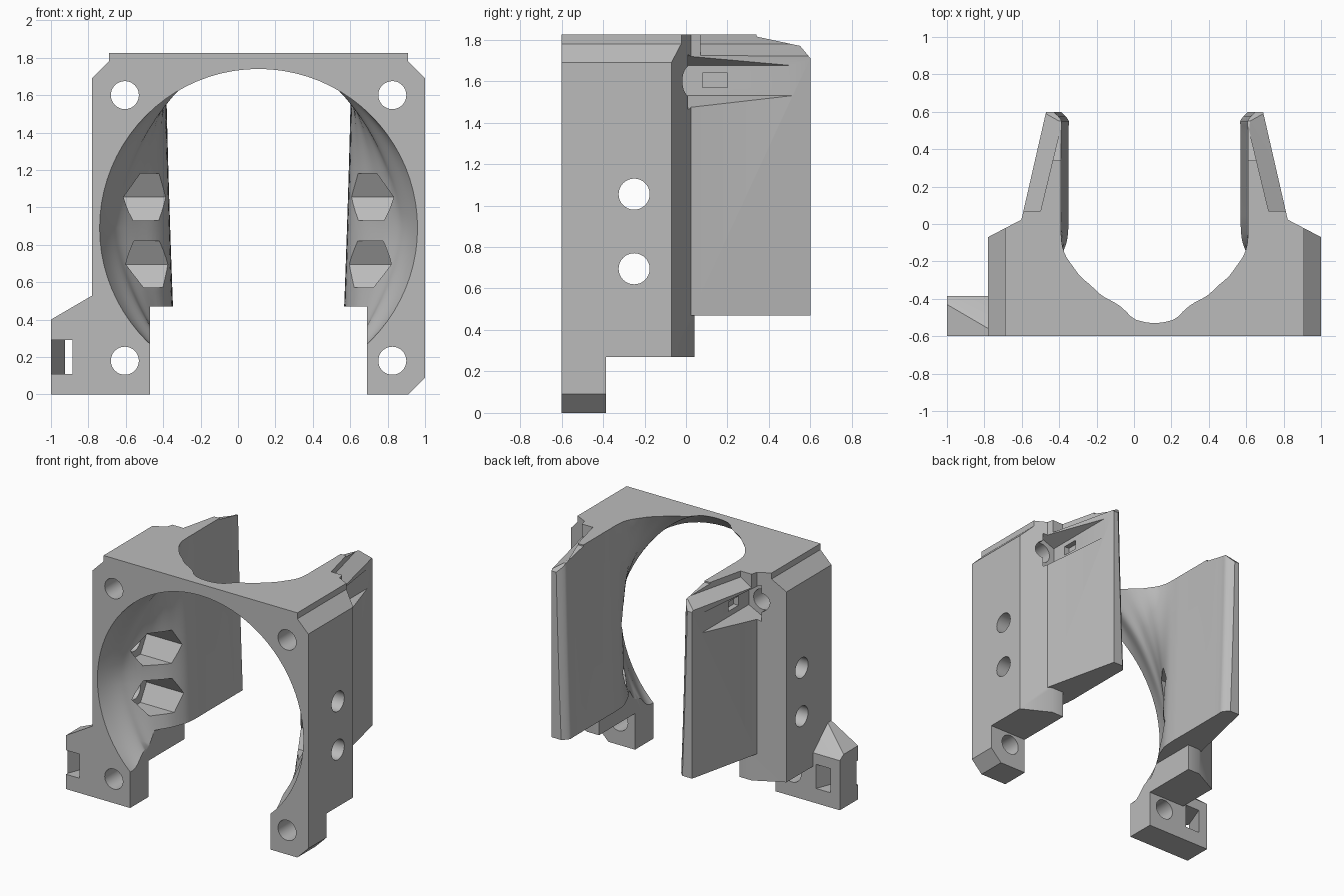
import bpy, bmesh, math
from mathutils import Vector

if "Cube" in bpy.data.objects:
    bpy.data.objects.remove(bpy.data.objects["Cube"])

MID = 0.11          # x of the symmetry plane
BORE_Z = 0.89       # height of the bore axis

grey = bpy.data.materials.new("plain grey")
grey.use_nodes = True
colour = (0.5, 0.5, 0.5, 1)
grey.diffuse_color = colour
grey.node_tree.nodes["Principled BSDF"].inputs["Base Color"].default_value = colour


def finish(name, bm):
    bmesh.ops.recalc_face_normals(bm, faces=bm.faces)
    mesh = bpy.data.meshes.new(name)
    bm.to_mesh(mesh)
    bm.free()
    mesh.materials.append(grey)
    obj = bpy.data.objects.new(name, mesh)
    bpy.context.collection.objects.link(obj)
    return obj


def prism(name, axis, outline, lo, hi):
    place = {"x": lambda p, h: (h, p[0], p[1]),
             "y": lambda p, h: (p[0], h, p[1]),
             "z": lambda p, h: (p[0], p[1], h)}[axis]
    bm = bmesh.new()
    ends = [[bm.verts.new(place(p, h)) for p in outline] for h in (lo, hi)]
    for ring in ends:
        bm.faces.new(ring)
    n = len(outline)
    for i in range(n):
        j = (i + 1) % n
        bm.faces.new((ends[0][i], ends[0][j], ends[1][j], ends[1][i]))
    return finish(name, bm)


def hull(name, points):
    bm = bmesh.new()
    bmesh.ops.convex_hull(bm, input=[bm.verts.new(p) for p in points])
    return finish(name, bm)


def rect(a, b, c, d):
    return [(a, c), (b, c), (b, d), (a, d)]


def ring(u, v, r, n):
    return [(u + r * math.cos(2 * math.pi * i / n), v + r * math.sin(2 * math.pi * i / n))
            for i in range(n)]


def flip(points):
    return [(2 * MID - p[0], *p[1:]) for p in points]


def combine(obj, tool, operation):
    mod = obj.modifiers.new("combine", "BOOLEAN")
    mod.operation = operation
    mod.solver = "EXACT"
    mod.object = tool
    deps = bpy.context.evaluated_depsgraph_get()
    mesh = bpy.data.meshes.new_from_object(obj.evaluated_get(deps))
    obj.modifiers.clear()
    obj.data = mesh
    bpy.data.objects.remove(tool)


def add(tool):
    combine(duct, tool, "UNION")


def cut(tool):
    combine(duct, tool, "DIFFERENCE")


def spline(rows, steps):
    rows = [Vector(r) for r in rows]
    out = []
    for i in range(len(rows) - 1):
        p, q = rows[i], rows[i + 1]
        m0 = (q - rows[max(i - 1, 0)]) / 2
        m1 = (rows[min(i + 2, len(rows) - 1)] - p) / 2
        for s in range(steps):
            t = s / steps
            out.append(p * (2*t**3 - 3*t*t + 1) + m0 * (t**3 - 2*t*t + t)
                       + q * (3*t*t - 2*t**3) + m1 * (t**3 - t*t))
    return out + [rows[-1]]


def bore():
    # Each row: depth, half width, half height, roundness
    rows = [(-.62, .855, .845, 2), (-.6, .85, .85, 2), (-.53, .82, .935, 1.8),
            (-.45, .78, .99, 1.6), (-.39, .74, 1.07, 1.6), (-.3, .65, 1.28, 1.6),
            (-.2, .55, 1.8, 1.7), (-.1, .49, 3, 2), (0, .475, 6, 2), (.1, .475, 6, 2),
            (.3, .475, 6, 2), (.5, .475, 6, 2), (.56, .478, 6, 2), (.62, .54, 6, 2)]
    n = 40
    bm = bmesh.new()
    rings = []
    for y, a, b, e in spline(rows, 4):
        top = min(b, 1.1)
        lean = .07 * min(max((y + .5) / .4, 0), 1)
        right, left = [], []
        for i in range(n + 1):
            dz = top * math.sin(math.pi * (i / n - .5))
            w = a * max(1 - (abs(dz) / b) ** e, 0) ** (1 / e) * (1 + lean * dz)
            w = max(w, .004)
            right.append(bm.verts.new((MID + w, y, BORE_Z + dz)))
            left.append(bm.verts.new((MID - w, y, BORE_Z + dz)))
        rings.append(right + left[::-1])
    for r, s in zip(rings, rings[1:]):
        for i in range(len(r)):
            j = (i + 1) % len(r)
            bm.faces.new((r[i], r[j], s[j], s[i]))
    bm.faces.new(rings[0])
    bm.faces.new(rings[-1])
    return finish("bore", bm)


# Main block with bevelled back corners
half = [(-.78, -.6), (-.78, -.07), (-.57, .04)]
duct = prism("fan_duct", "z", half + flip(half)[::-1], .27, 1.825)

# Legs and rear side walls
leg = rect(-.78, -.45, -.6, -.385)
wall = [(-.605, .01), (-.47, .6), (-.2, .6), (-.2, -.3), (-.605, -.3)]
for side in (list, flip):
    add(prism("leg", "z", side(leg), 0, .4))
    add(prism("side_wall", "z", side(wall), .47, 1.825))

# Side foot with a sloping top
foot = [(-1, y, z) for y, z in ((-.6, 0), (-.6, .4), (-.43, .4), (-.385, .37), (-.385, 0))]
foot += [(-.76, y, z) for y, z in ((-.6, 0), (-.6, .54), (-.57, .54), (-.385, .37), (-.385, 0))]
add(hull("foot", foot))

# Funnel bore and open underside
cut(bore())
cut(prism("underside", "y", rect(-.47, .69, -.1, .47), -.7, .7))

# Sloping wall tops
cut(prism("top_slope", "x", [(.34, 1.9), (.34, 1.815), (.55, 1.77), (.6, 1.71),
                             (.7, 1.5), (.7, 1.9)], -.9, 1.1))

corner = [(-.9, 1.57), (-.69, 1.78), (-.69, 1.9), (-.9, 1.9)]
shoulder = [(-.5, .07, 1.78), (-.36, .65, 1.78), (-.5, .07, 1.95), (-.36, .65, 1.95),
            (-.68, .07, 1.67), (-.68, .65, 1.59), (-.68, .07, 1.95), (-.68, .65, 1.95)]
recess = [(x, y, z) for y in (-.04, .62)
          for x, z in ((-.49, 1.53), (-.49, 1.675), (-.63, 1.46), (-.63, 1.73))]
pocket = rect(-.52, -.45, .08, .2)
for side in (list, flip):
    cut(prism("corner", "y", side(corner), -.7, .7))
    cut(hull("shoulder", side(shoulder)))
    cut(hull("recess", side(recess)))
    cut(prism("pocket", "z", side(pocket), 1.57, 1.64))
    # Mounting holes
    for z in (.18, 1.6):
        cut(prism("mount_hole", "y", side(ring(-.605, z, .075, 32)), -.7, .1))
cut(prism("leg_corner", "y", [(1.1, .19), (.9, -.01), (1.1, -.01)], -.7, .7))

# Side screw holes with hexagonal nut pockets
for z in (.695, 1.055):
    cut(prism("nut_pocket", "x", ring(-.25, z, .144, 6), -.68, 2 * MID + .68))
    cut(prism("side_hole", "x", ring(-.25, z, .075, 32), -.9, 1.1))

# Slanted strap slot in the foot
slot = [(-1.01, -.61), (-.89, -.61), (-.8, -.375), (-.92, -.375)]
cut(prism("strap_slot", "z", slot, .11, .29))

for o in bpy.context.selected_objects:
    o.select_set(False)
duct.select_set(True)
bpy.context.view_layer.objects.active = duct
bpy.ops.object.shade_smooth_by_angle(angle=math.radians(30))
